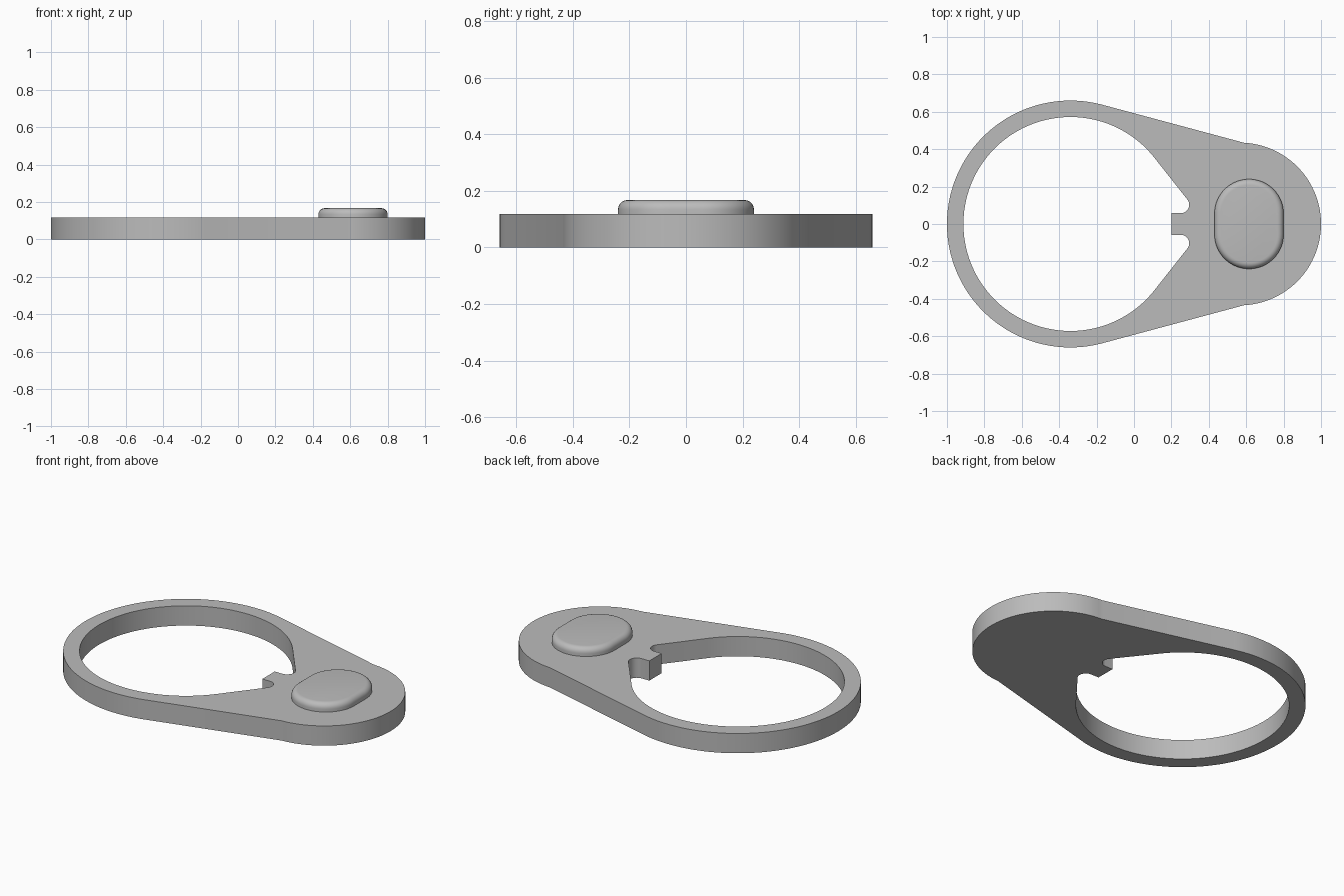
import bpy, bmesh
from math import radians, sin, cos

if "Cube" in bpy.data.objects:
    bpy.data.objects.remove(bpy.data.objects["Cube"], do_unlink=True)

grey = bpy.data.materials.new("mid grey")
grey.use_nodes = True
COLOR = (0.5, 0.5, 0.5, 1)
grey.diffuse_color = COLOR
grey.node_tree.nodes["Principled BSDF"].inputs["Base Color"].default_value = COLOR


def arc(cx, cy, r, start, end, steps):
    """Points along an arc, angles in degrees."""
    angles = [radians(start + (end - start) * i / steps) for i in range(steps + 1)]
    return [(cx + r * cos(a), cy + r * sin(a)) for a in angles]


def mirrored(half):
    """Close a half outline (y >= 0) by mirroring it across the x axis."""
    return half + [(x, -y) for x, y in reversed(half) if abs(y) > 1e-5]


def extrude_loops(bm, loops, z0, z1):
    """Fill closed outlines (later ones are holes) and raise them to a solid."""
    edges = []
    for loop in loops:
        verts = [bm.verts.new((x, y, z0)) for x, y in loop]
        edges += [bm.edges.new((v, verts[i - 1])) for i, v in enumerate(verts)]
    if len(loops) > 1:
        bmesh.ops.triangle_fill(bm, edges=edges, use_beauty=True)
    else:
        bm.faces.new(bm.verts)
    raised = bmesh.ops.extrude_face_region(bm, geom=bm.faces[:], use_keep_orig=True)
    top = [g for g in raised["geom"] if isinstance(g, bmesh.types.BMVert)]
    bmesh.ops.translate(bm, verts=top, vec=(0, 0, z1 - z0))
    bmesh.ops.recalc_face_normals(bm, faces=bm.faces[:])


def finish(bm, name):
    """Smooth the curved walls, keep flat caps and hard edges."""
    bm.normal_update()
    for f in bm.faces:
        f.smooth = abs(f.normal.z) < 0.999
    mesh = bpy.data.meshes.new(name)
    bm.to_mesh(mesh)
    bm.free()
    mesh.set_sharp_from_angle(angle=radians(25))
    mesh.materials.append(grey)
    bpy.context.collection.objects.link(bpy.data.objects.new(name, mesh))


THICK = 0.117
RING_X = -0.34

# Ring plate: large round end, straight flanks, small round end
outer = mirrored(arc(0.565, 0, 0.435, 0, 87, 32) + arc(RING_X, 0, 0.66, 75.4, 180, 48))
# Opening: round bore narrowing to two rounded notches beside a square tooth
opening = mirrored([(0.2, 0.058)] + arc(0.25, 0.103, 0.045, -90, 39, 14)
                   + arc(RING_X, 0, 0.572, 39, 180, 60))
bm = bmesh.new()
extrude_loops(bm, [outer, opening], 0, THICK)
finish(bm, "ring_plate")

# Raised oblong button with a rounded top rim
pad = arc(0.615, 0.055, 0.185, 0, 180, 32) + arc(0.615, -0.055, 0.185, 180, 360, 32)
bm = bmesh.new()
extrude_loops(bm, [pad], THICK - 0.005, 0.167)
rim = [e for e in bm.edges if all(v.co.z > 0.16 for v in e.verts)]
bmesh.ops.bevel(bm, geom=rim, offset=0.033, offset_type='OFFSET', segments=6,
                profile=0.5, affect='EDGES')
finish(bm, "button")
